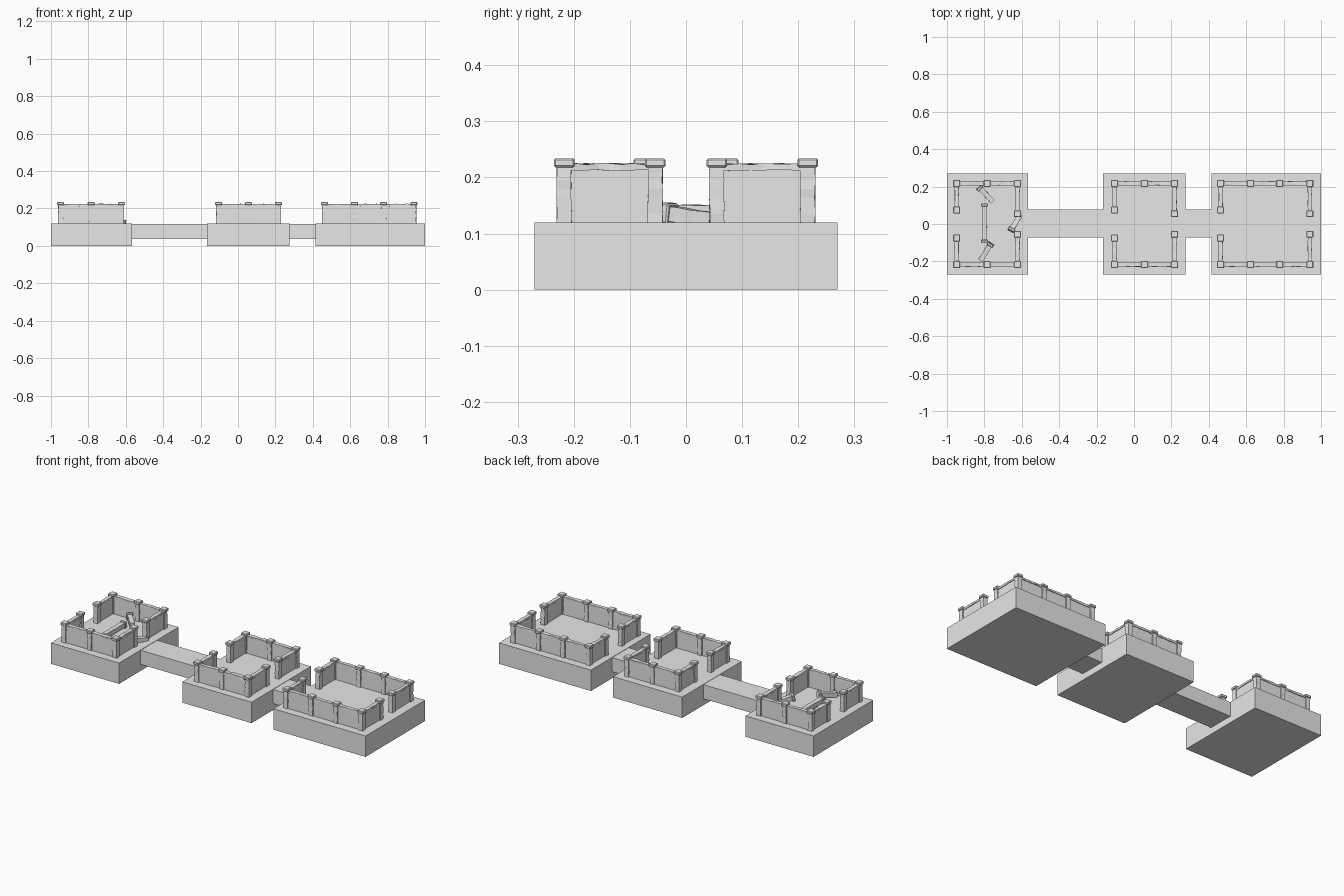
import bpy, bmesh, math, random
from mathutils import Vector, Matrix

random.seed(4)
if "Cube" in bpy.data.objects:
    bpy.data.objects.remove(bpy.data.objects["Cube"], do_unlink=True)

stone = bpy.data.materials.new("grey_stone")
stone.use_nodes = True
stone.diffuse_color = (0.8, 0.8, 0.8, 1)
stone.node_tree.nodes["Principled BSDF"].inputs["Base Color"].default_value = (0.8, 0.8, 0.8, 1)

TOP = 0.12  # floor level on the platforms


def finish(name, bm):
    bmesh.ops.recalc_face_normals(bm, faces=bm.faces)
    mesh = bpy.data.meshes.new(name)
    bm.to_mesh(mesh)
    bm.free()
    mesh.materials.append(stone)
    obj = bpy.data.objects.new(name, mesh)
    bpy.context.collection.objects.link(obj)
    return obj


def add_box(bm, lo, hi, bevel=0, cuts=0, wear=0):
    """Box between two corners, optionally cut along its longest side and worn."""
    lo, hi = Vector(lo), Vector(hi)
    part = bmesh.new()
    bmesh.ops.create_cube(part, size=1)
    size = hi - lo
    axis = max(range(3), key=lambda i: size[i])
    if cuts:
        long_edges = [e for e in part.edges
                      if abs(e.verts[0].co[axis] - e.verts[1].co[axis]) > 0.5]
        bmesh.ops.subdivide_edges(part, edges=long_edges, cuts=cuts, use_grid_fill=True)
    for v in part.verts:
        v.co = lo + Vector((size[i] * (v.co[i] + 0.5) for i in range(3)))
    if bevel:
        bmesh.ops.bevel(part, geom=part.edges[:], offset=bevel, segments=1, affect='EDGES')
    if wear:
        for v in part.verts:
            for i in range(3):
                if i != axis:
                    v.co[i] += random.uniform(-wear, wear)
    mesh = bpy.data.meshes.new("part")
    part.to_mesh(mesh)
    part.free()
    bm.from_mesh(mesh)
    bpy.data.meshes.remove(mesh)


def box(name, lo, hi):
    bm = bmesh.new()
    add_box(bm, lo, hi)
    return finish(name, bm)


def pillar(name, height=0.114, caps=1):
    """Square worn shaft standing on the origin with a bevelled cap."""
    bm = bmesh.new()
    add_box(bm, (-0.013, -0.013, 0), (0.013, 0.013, height - 0.01), cuts=6, wear=0.0009)
    add_box(bm, (-0.0185, -0.0185, height - 0.016), (0.0185, 0.0185, height), bevel=0.003)
    if caps == 2:
        add_box(bm, (-0.0185, -0.0185, 0), (0.0185, 0.0185, 0.016), bevel=0.003)
    return finish(name, bm)


def wall(name, a, b):
    """Thin panel between two pillars with an uneven coping on top."""
    a, b = Vector((*a, TOP)), Vector((*b, TOP))
    length = (b - a).length
    bm = bmesh.new()
    add_box(bm, (0, -0.007, 0), (length, 0.007, 0.094))
    add_box(bm, (0, -0.011, 0.093), (length, 0.011, 0.104), cuts=7, wear=0.0015)
    obj = finish(name, bm)
    d = b - a
    obj.matrix_world = Matrix.Translation(a) @ Matrix.Rotation(math.atan2(d.y, d.x), 4, 'Z')


def fallen(name, foot, head, height, caps=1):
    """Toppled pillar laid from foot to head."""
    foot, head = Vector(foot), Vector(head)
    obj = pillar(name, height, caps)
    obj.matrix_world = (Matrix.Translation(foot)
                        @ (head - foot).to_track_quat('Z', 'Y').to_matrix().to_4x4())


# Platforms with walled enclosures open at the middle of both ends
courts = {
    "west": (-1.0, -0.567, (-0.948, -0.785, -0.623)),
    "middle": (-0.165, 0.275, (-0.104, 0.056, 0.217)),
    "east": (0.415, 1.0, (0.463, 0.623, 0.779, 0.94)),
}
for court, (x0, x1, columns) in courts.items():
    box(court + "_platform", (x0, -0.27, 0), (x1, 0.27, TOP))
    for side, s in (("back", 1), ("front", -1)):
        path = [(columns[0], s * 0.075)]
        path += [(x, s * 0.217) for x in columns]
        path += [(columns[-1], s * 0.055)]
        for i, (x, y) in enumerate(path):
            pillar(f"{court}_{side}_pillar_{i}").location = (x, y, TOP)
        for i, (a, b) in enumerate(zip(path, path[1:])):
            wall(f"{court}_{side}_wall_{i}", a, b)

# Walkways joining the platforms
box("long_walkway", (-0.567, -0.073, 0.037), (-0.165, 0.077, 0.118))
box("short_walkway", (0.275, -0.073, 0.037), (0.415, 0.077, 0.118))

# Toppled pillars in the ruined court
fallen("fallen_long_pillar", (-0.8, -0.1, 0.138), (-0.8, 0.11, 0.138), 0.21, caps=2)
fallen("fallen_back_pillar", (-0.755, 0.12, 0.137), (-0.828, 0.196, 0.145), 0.108)
fallen("fallen_front_pillar", (-0.82, -0.195, 0.136), (-0.765, -0.105, 0.15), 0.108)
fallen("fallen_gate_pillar", (-0.609, 0.048, 0.124), (-0.656, -0.03, 0.136), 0.1)
